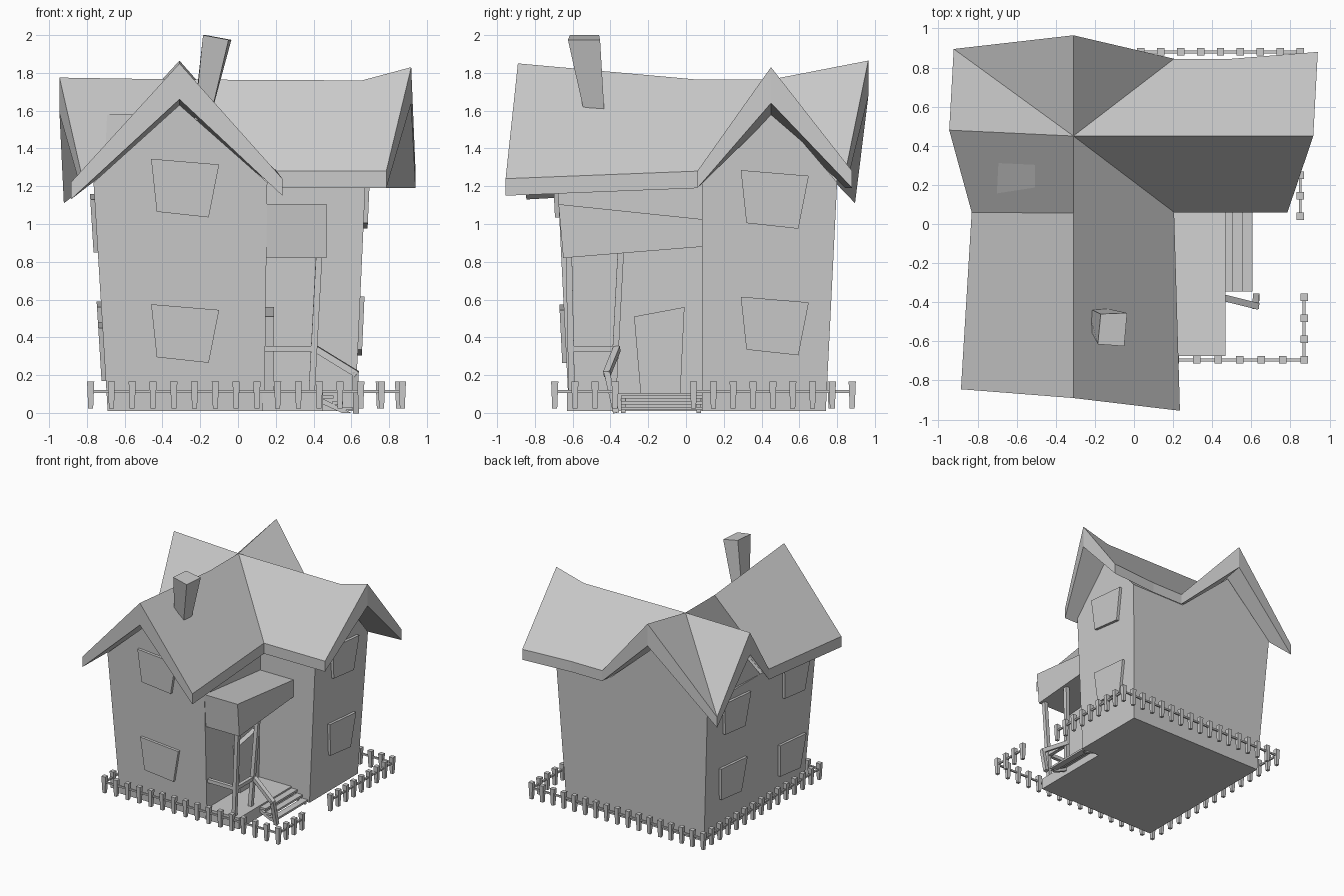
import bpy, bmesh
from mathutils import Vector

if "Cube" in bpy.data.objects:
    bpy.data.objects.remove(bpy.data.objects["Cube"])


def mesh(name, verts, faces):
    me = bpy.data.meshes.new(name)
    me.from_pydata([tuple(v) for v in verts], [], faces)
    bm = bmesh.new()
    bm.from_mesh(me)
    bmesh.ops.recalc_face_normals(bm, faces=bm.faces)
    bm.to_mesh(me)
    bm.free()
    ob = bpy.data.objects.new(name, me)
    bpy.context.collection.objects.link(ob)
    return ob


def loft(name, a, b):
    """Solid between two matching outlines."""
    n = len(a)
    faces = [list(range(n))[::-1], list(range(n, 2 * n))]
    faces += [[i, (i + 1) % n, n + (i + 1) % n, n + i] for i in range(n)]
    return mesh(name, list(a) + list(b), faces)


def rect(x0, x1, y0, y1, z):
    return [(x0, y0, z), (x1, y0, z), (x1, y1, z), (x0, y1, z)]


def box(name, x0, x1, y0, y1, z0, z1):
    return loft(name, rect(x0, x1, y0, y1, z0), rect(x0, x1, y0, y1, z1))


def beam(name, p, q, w):
    """Square bar from p to q."""
    p, q = Vector(p), Vector(q)
    d = (q - p).normalized()
    s = d.cross(Vector((0, 0, 1)) if abs(d.z) < .9 else Vector((0, 1, 0))).normalized() * w / 2
    t = d.cross(s)
    ring = [s + t, s - t, -s - t, t - s]
    return loft(name, [p + r for r in ring], [q + r for r in ring])


def join(name, obs):
    bm = bmesh.new()
    for o in obs:
        bm.from_mesh(o.data)
        bpy.data.objects.remove(o)
    me = bpy.data.meshes.new(name)
    bm.to_mesh(me)
    bm.free()
    ob = bpy.data.objects.new(name, me)
    bpy.context.collection.objects.link(ob)
    return ob


# Walls: two crossing gabled wings that flare outward towards the top
loft("front_wing",
     [(-.69, -.62, .01), (.14, -.62, .01), (.155, -.68, 1.22), (-.31, -.70, 1.63), (-.765, -.68, 1.22)],
     [(-.69, .74, .01), (.14, .74, .01), (.155, .80, 1.22), (-.31, .82, 1.63), (-.765, .80, 1.22)])
loft("side_wing",
     [(-.69, .085, .01), (-.69, .74, .01), (-.765, .80, 1.22), (-.78, .45, 1.63), (-.765, .085, 1.22)],
     [(.62, .085, .01), (.62, .74, .01), (.675, .80, 1.22), (.69, .45, 1.63), (.675, .085, 1.22)])

# Roof: crooked crossing gables, thicker at the ridges than at the eaves
P = {
    "C": (-.31, .45, 1.765), "F": (-.31, -.89, 1.85), "B": (-.31, .965, 1.865),
    "L": (-.945, .48, 1.775), "R": (.917, .45, 1.83), "FM": (-.31, .055, 1.765),
    "RM": (.655, .45, 1.76), "FL": (-.885, -.845, 1.22), "FR": (.235, -.955, 1.24),
    "VFR": (.205, .06, 1.28), "VFL": (-.83, .06, 1.27), "RF": (.785, .06, 1.28),
    "RB": (.94, .88, 1.28), "RBM": (.5, .845, 1.28), "VBR": (.205, .845, 1.28),
    "LB": (-.922, .895, 1.2),
}
ids = {k: i for i, k in enumerate(P)}
n = len(P)
top = [[ids[k] for k in f.split()] for f in (
    "F FL VFL FM", "C FM VFL L", "F FM C VFR FR", "C RM R RF VFR",
    "C VBR RBM RB R RM", "C B VBR", "C LB B", "C L LB")]
rim = [ids[k] for k in "FL F FR VFR RF R RB RBM VBR B LB L VFL".split()]
under = [(x, y, z - (.19 if z > 1.5 else .09)) for x, y, z in P.values()]
mesh("roof", list(P.values()) + under,
     top + [[i + n for i in f[::-1]] for f in top] +
     [[a, b, b + n, a + n] for a, b in zip(rim, rim[1:] + rim[:1])])

# Leaning chimney, wider at the top
loft("chimney",
     [(-.23, -.53, 1.55), (-.15, -.53, 1.55), (-.15, -.43, 1.55), (-.235, -.43, 1.55)],
     [(-.185, -.615, 2.0), (-.05, -.625, 1.975), (-.035, -.455, 1.975), (-.17, -.46, 2.0)])

# Crooked windows: one shape, placed on each leaning wall
SHAPE = [(0, .31), (.36, .28), (.305, 0), (.03, .03)]


def window(name, z0, place):
    pts = [(u, z0 + v) for u, v in SHAPE]
    loft(name, [place(u, z, -.02) for u, z in pts], [place(u, z, .022) for u, z in pts])


for lvl, z in (("lower", .265), ("upper", 1.035)):
    window(lvl + "_front_window", z, lambda u, z, d: (-.46 + u, -.62 - .05 * z - d, z))
for lvl, z in (("lower", .305), ("upper", .975)):
    window(lvl + "_right_window", z, lambda u, z, d: (.62 + .045 * z + d, .29 + u, z))
for lvl, z, y0 in (("lower_rear", .28, .59), ("lower_fore", .17, -.22),
                   ("upper_rear", .85, .59), ("upper_fore", .85, -.22)):
    window(lvl + "_left_window", z, lambda u, z, d: (-.69 - .062 * z - d, y0 - u, z))

# Door on the inner side wall
door = [(-.24, .1), (-.03, .1), (-.008, .56), (-.275, .51)]
loft("door", [(.12, y, z) for y, z in door], [(.19, y, z) for y, z in door])

# Porch floor, wedge canopy, posts and railings
box("porch_floor", .13, .45, -.63, .09, .01, .105)
canopy = [(-.675, 1.105), (.09, 1.025), (.09, .88), (-.65, .82)]
loft("porch_canopy", [(.15, y, z) for y, z in canopy], [(.468, y, z) for y, z in canopy])
beam("corner_post", (.39, -.605, .1), (.43, -.62, .84), .033)
beam("door_post", (.39, -.385, .1), (.43, -.345, .86), .033)
beam("front_rail", (.14, -.605, .34), (.40, -.605, .34), .03)
beam("side_rail", (.40, -.605, .34), (.40, -.375, .34), .03)
beam("stair_rail", (.41, -.365, .34), (.63, -.42, .205), .034)
beam("stair_post", (.625, -.37, 0), (.622, -.42, .22), .032)

# Steps on two sloping side boards
for i in range(3):
    x = .45 + .05 * i
    box("step_%d" % (i + 1), x, x + .055, -.345, .085, .075 - .03 * i, .092 - .03 * i)
for side, y in (("front", -.345), ("back", .055)):
    board = [(.44, .08), (.60, 0), (.55, 0), (.44, .05)]
    loft("step_board_" + side, [(x, y, z) for x, z in board],
         [(x, y + .025, z) for x, z in board])


# Picket fence: evenly spaced flared posts on a thin rail
def fence(name, a, b, gaps, skip_first=False):
    a, b = Vector(a), Vector(b)
    obs = [beam("rail", (*a, .113), (*b, .113), .014)]
    for i in range(1 if skip_first else 0, gaps + 1):
        x, y = a.lerp(b, i / gaps)
        sx, sy = .013, .019
        obs.append(loft("post", rect(x - sx, x + sx, y - sx, y + sx, .022),
                        rect(x - sy, x + sy, y - sy, y + sy, .165)))
    join(name, obs)


fence("fence_front", (-.78, -.695), (.87, -.695), 15)
fence("fence_left", (-.78, -.695), (-.78, .88), 14, True)
fence("fence_back", (-.78, .88), (.85, .88), 16, True)
fence("fence_right_rear", (.85, .88), (.85, .04), 8, True)
fence("fence_right_front", (.87, -.695), (.87, -.375), 3, True)
